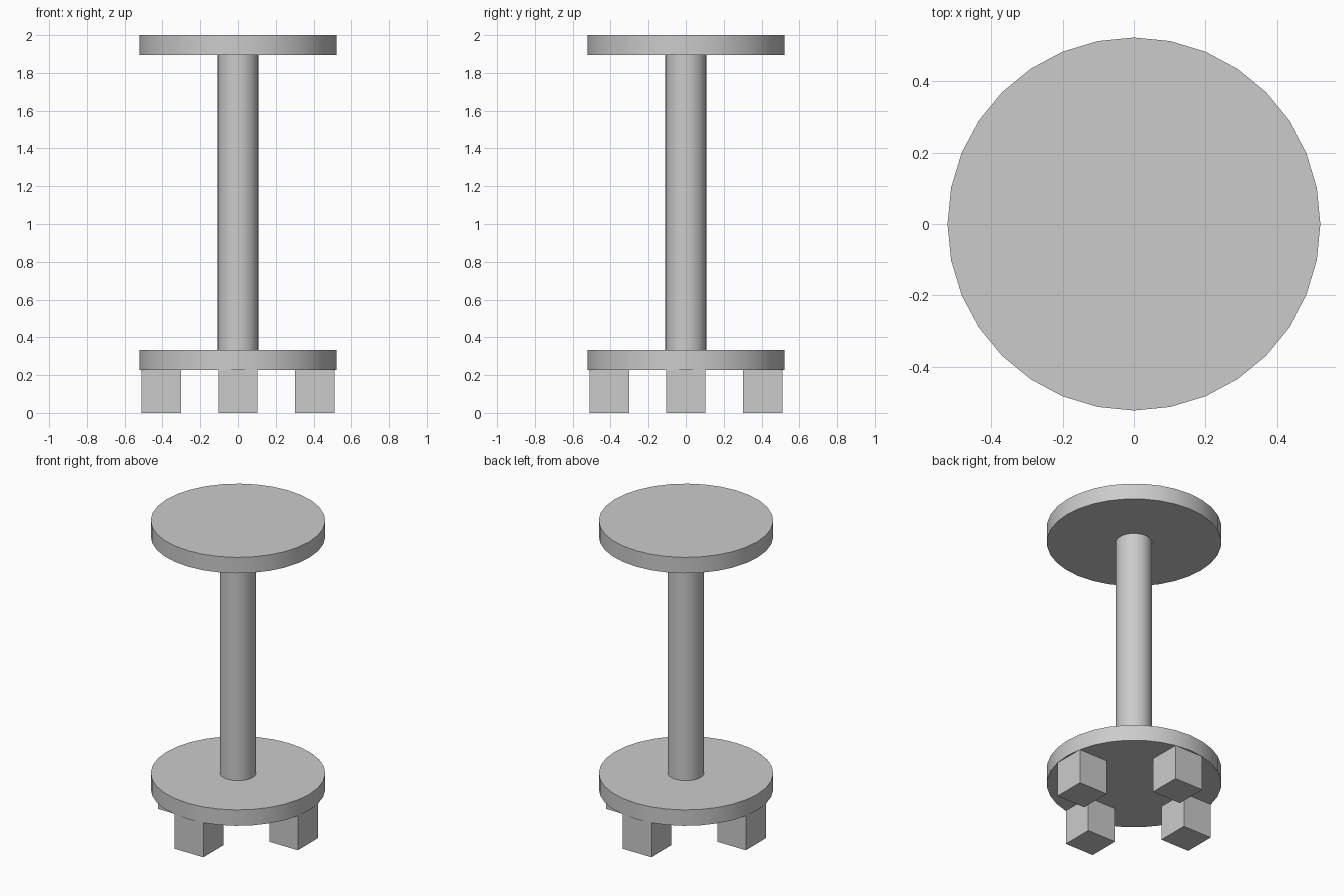
import bpy
import math

cube = bpy.data.objects.get("Cube")
if cube:
    bpy.data.objects.remove(cube, do_unlink=True)

# One plain grey for the whole stand
grey = bpy.data.materials.new("plain grey")
grey.use_nodes = True
colour = (0.6, 0.6, 0.6, 1)
grey.diffuse_color = colour
grey.node_tree.nodes["Principled BSDF"].inputs["Base Color"].default_value = colour

DISC_R, POST_R = 0.522, 0.108
FOOT_W, FOOT_OFFSET = 0.209, 0.406
BASE_Z, BASE_TOP, SEAT_Z, TOP = 0.228, 0.333, 1.895, 2.0


def round_part(name, radius, z0, z1):
    bpy.ops.mesh.primitive_cylinder_add(
        vertices=32, radius=radius, depth=z1 - z0, location=(0, 0, (z0 + z1) / 2))
    part = bpy.context.object
    part.name = name
    part.data.materials.append(grey)
    bpy.ops.object.shade_smooth_by_angle(angle=math.radians(30))


def foot(name, x, y):
    bpy.ops.mesh.primitive_cube_add(size=1, location=(x, y, BASE_Z / 2))
    part = bpy.context.object
    part.name = name
    part.scale = (FOOT_W, FOOT_W, BASE_Z)
    bpy.ops.object.transform_apply(location=False, rotation=False, scale=True)
    part.data.materials.append(grey)


# Discs and the post between them
round_part("base_disc", DISC_R, BASE_Z, BASE_TOP)
round_part("post", POST_R, BASE_TOP, SEAT_Z)
round_part("top_disc", DISC_R, SEAT_Z, TOP)

# Four block feet, one on each side
for name, dx, dy in (("left", 1, 0), ("right", -1, 0), ("front", 0, -1), ("back", 0, 1)):
    foot(name + "_foot", dx * FOOT_OFFSET, dy * FOOT_OFFSET)
